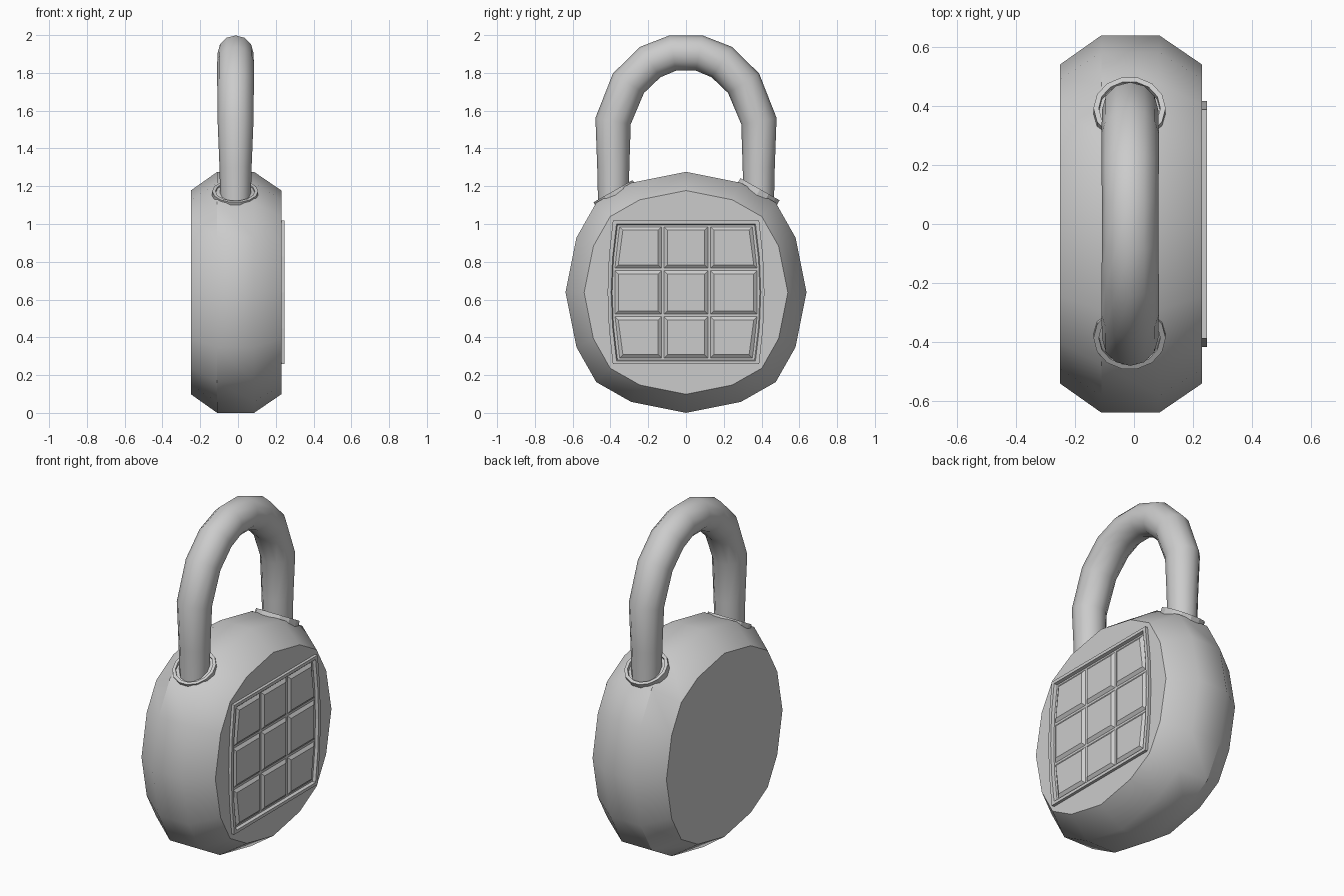
import bpy, bmesh, math
from mathutils import Vector, Matrix

if "Cube" in bpy.data.objects:
    bpy.data.objects.remove(bpy.data.objects["Cube"])


def make(name, bm, smooth=None):
    bmesh.ops.recalc_face_normals(bm, faces=bm.faces)
    me = bpy.data.meshes.new(name)
    bm.to_mesh(me)
    bm.free()
    ob = bpy.data.objects.new(name, me)
    bpy.context.collection.objects.link(ob)
    if smooth:
        bpy.ops.object.select_all(action='DESELECT')
        ob.select_set(True)
        bpy.context.view_layer.objects.active = ob
        bpy.ops.object.shade_smooth_by_angle(angle=math.radians(smooth))
    return ob


def loft(bm, rings, caps=True, closed=False):
    """Skin a list of equally sized point loops."""
    vs = [[bm.verts.new(p) for p in r] for r in rings]
    n = len(vs[0])
    pairs = list(zip(vs, vs[1:])) + ([(vs[-1], vs[0])] if closed else [])
    for a, b in pairs:
        for i in range(n):
            bm.faces.new((a[i], a[(i + 1) % n], b[(i + 1) % n], b[i]))
    if caps and not closed:
        bm.faces.new(vs[0])
        bm.faces.new(vs[-1])


CZ = 0.638

# Body: rounded 16-sided disc with chamfered rims
quarter = [(0.638, 0), (0.58, 0.29), (0.475, 0.475), (0.29, 0.58)]
outline = []
for k in range(4):
    for y, z in quarter:
        for _ in range(k):
            y, z = -z, y
        outline.append((y, z))
bm = bmesh.new()
loft(bm, [[(x, y * s, CZ + z * s) for y, z in outline]
          for x, s in ((-0.25, 0.845), (-0.11, 1), (0.085, 1), (0.23, 0.845))])
make("body", bm, 35)

# Shackle: round bar swept along an arch
half = [(0.385, 1.08, 0.08), (0.385, 1.3, 0.085), (0.386, 1.545, 0.095),
        (0.305, 1.745, 0.097), (0.19, 1.857, 0.097), (0.07, 1.905, 0.095)]
path = half + [(-y, z, r) for y, z, r in reversed(half)]
rings = []
for i, (y, z, r) in enumerate(path):
    a, b = path[max(i - 1, 0)], path[min(i + 1, len(path) - 1)]
    t = Vector((0, b[0] - a[0], b[1] - a[1])).normalized()
    side = Vector((0, t.z, -t.y))
    c = Vector((-0.013, y, z))
    rings.append([c + Vector((r * math.cos(q), 0, 0)) + side * (r * math.sin(q))
                  for q in (2 * math.pi * j / 12 for j in range(12))])
bm = bmesh.new()
loft(bm, rings)
make("shackle", bm, 40)

# Collars: thin tilted rings where the shackle enters the body
for name, s, lift in (("collar_right", 1, 0.02), ("collar_left", -1, 0.008)):
    m = (Matrix.Translation((-0.015, s * 0.382, 1.167))
         @ Matrix.Rotation(-s * math.radians(29.6), 4, 'X'))
    bm = bmesh.new()
    loft(bm, [[m @ Vector((r * math.cos(q), r * math.sin(q), h))
               for q in (2 * math.pi * j / 14 for j in range(14))]
              for r, h in ((0.122, -0.03), (0.122, lift), (0.104, lift), (0.104, -0.03))],
         closed=True)
    make(name, bm)


# Keypad frame: square rim with bulging sides
def bulge(dz, w, h):
    return w - 0.028 * (dz / h) ** 2


def frame_loop(x, w, h):
    zs = [-h, -h / 2, 0, h / 2, h]
    return ([(x, bulge(z, w, h), CZ + z) for z in zs]
            + [(x, -bulge(z, w, h), CZ + z) for z in reversed(zs)])


bm = bmesh.new()
loft(bm, [frame_loop(*a) for a in ((0.22, 0.415, 0.38), (0.247, 0.415, 0.38),
                                   (0.247, 0.396, 0.362), (0.22, 0.388, 0.354))],
     closed=True)
make("keypad_frame", bm)

# Keys: 3 x 3 bevelled pads
levels = (-0.354, -0.122, 0.122, 0.354)
for row in range(3):
    z0, z1 = levels[row], levels[row + 1]
    for col in range(3):
        def corner(c, z):
            return (-bulge(z, 0.386, 0.354), -0.123, 0.123, bulge(z, 0.386, 0.354))[c]
        base = [(corner(col, z0), z0), (corner(col + 1, z0), z0),
                (corner(col + 1, z1), z1), (corner(col, z1), z1)]
        d = 0.024
        top = [(y + dy * d, z + dz * d) for (y, z), (dy, dz)
               in zip(base, ((1, 1), (-1, 1), (-1, -1), (1, -1)))]
        bm = bmesh.new()
        loft(bm, [[(0.225, y, CZ + z) for y, z in base],
                  [(0.243, y, CZ + z) for y, z in top]])
        make(f"key_{row + 1}_{col + 1}", bm)
